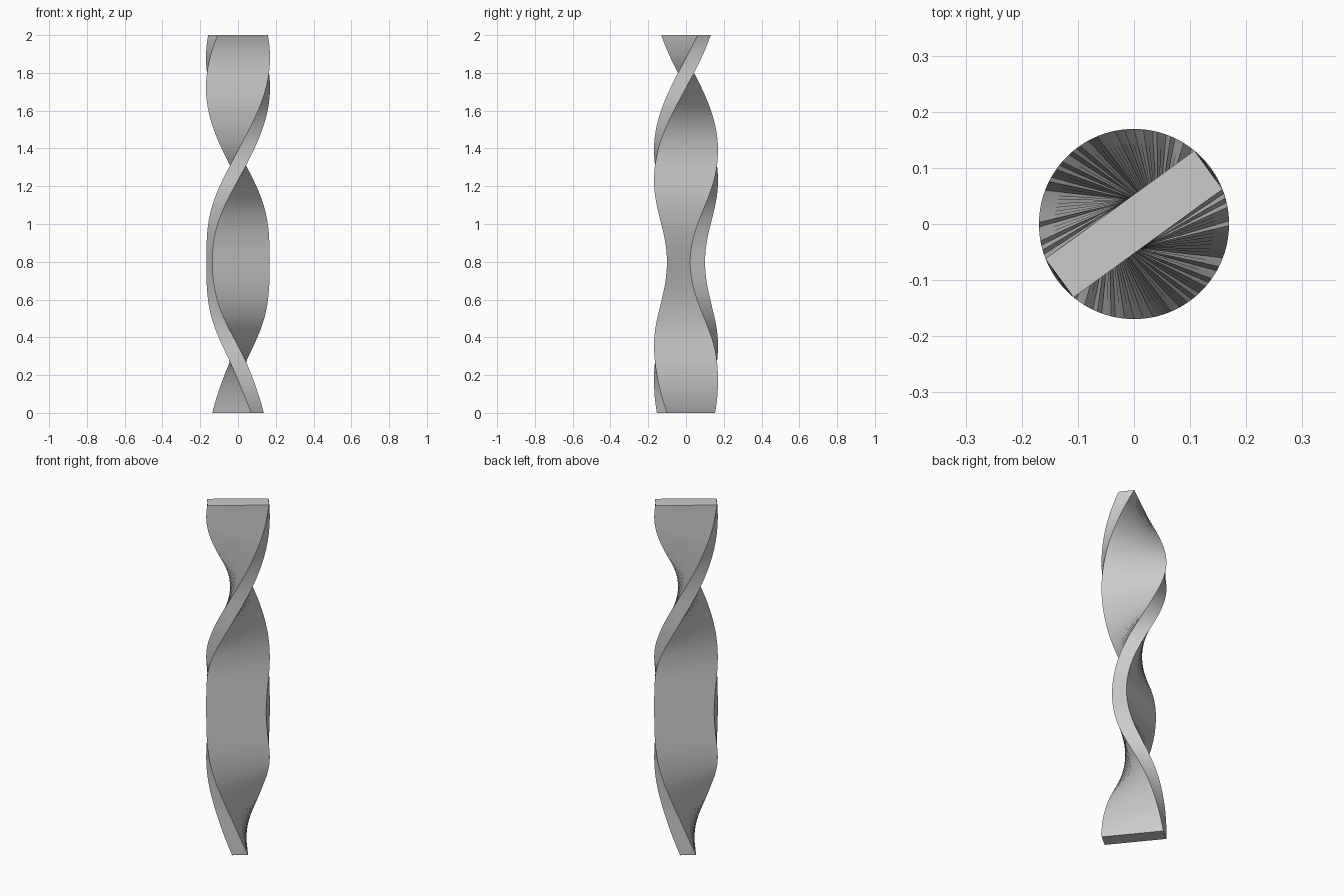
import bpy
import bmesh
from math import radians
from mathutils import Matrix, Vector

if "Cube" in bpy.data.objects:
    bpy.data.objects.remove(bpy.data.objects["Cube"], do_unlink=True)

HEIGHT, WIDTH, THICKNESS, STEPS = 2.0, 0.328, 0.085, 128

# Twist angle in degrees at each height; the twist reverses near z = 0.8
TWIST = [(0, -51), (0.27, -90), (0.59, -144), (0.8, -158),
         (1.0, -144), (1.31, -90), (1.8, 0), (2.0, 36)]


def slope(i):
    a, b = TWIST[max(i - 1, 0)], TWIST[min(i + 1, len(TWIST) - 1)]
    return (b[1] - a[1]) / (b[0] - a[0])


def twist_at(z):
    """Smooth Hermite interpolation of the twist keys."""
    i = max(k for k in range(len(TWIST) - 1) if TWIST[k][0] <= z)
    (z0, a0), (z1, a1) = TWIST[i], TWIST[i + 1]
    h = z1 - z0
    t = (z - z0) / h
    s = 1 - t
    return (a0 * s * s * (1 + 2 * t) + a1 * t * t * (1 + 2 * s)
            + h * s * t * (s * slope(i) - t * slope(i + 1)))


# Flat bar, swept upward while it turns
bm = bmesh.new()
corners = [Vector((sx * WIDTH / 2, sy * THICKNESS / 2, 0))
           for sx, sy in ((-1, -1), (1, -1), (1, 1), (-1, 1))]
rings = []
for n in range(STEPS + 1):
    z = HEIGHT * n / STEPS
    turn = Matrix.Rotation(radians(twist_at(z)), 3, 'Z')
    rings.append([bm.verts.new(turn @ c + Vector((0, 0, z))) for c in corners])
for low, high in zip(rings, rings[1:]):
    for k in range(4):
        j = (k + 1) % 4
        bm.faces.new((low[k], low[j], high[j], high[k]))
bm.faces.new(rings[0][::-1])
bm.faces.new(rings[-1])

mesh = bpy.data.meshes.new("twisted_bar")
bm.to_mesh(mesh)
bm.free()
bar = bpy.data.objects.new("twisted_bar", mesh)
bpy.context.collection.objects.link(bar)

# Plain grey
grey = bpy.data.materials.new("plain_grey")
grey.use_nodes = True
colour = (0.6, 0.6, 0.6, 1)
grey.diffuse_color = colour
grey.node_tree.nodes["Principled BSDF"].inputs["Base Color"].default_value = colour
mesh.materials.append(grey)
